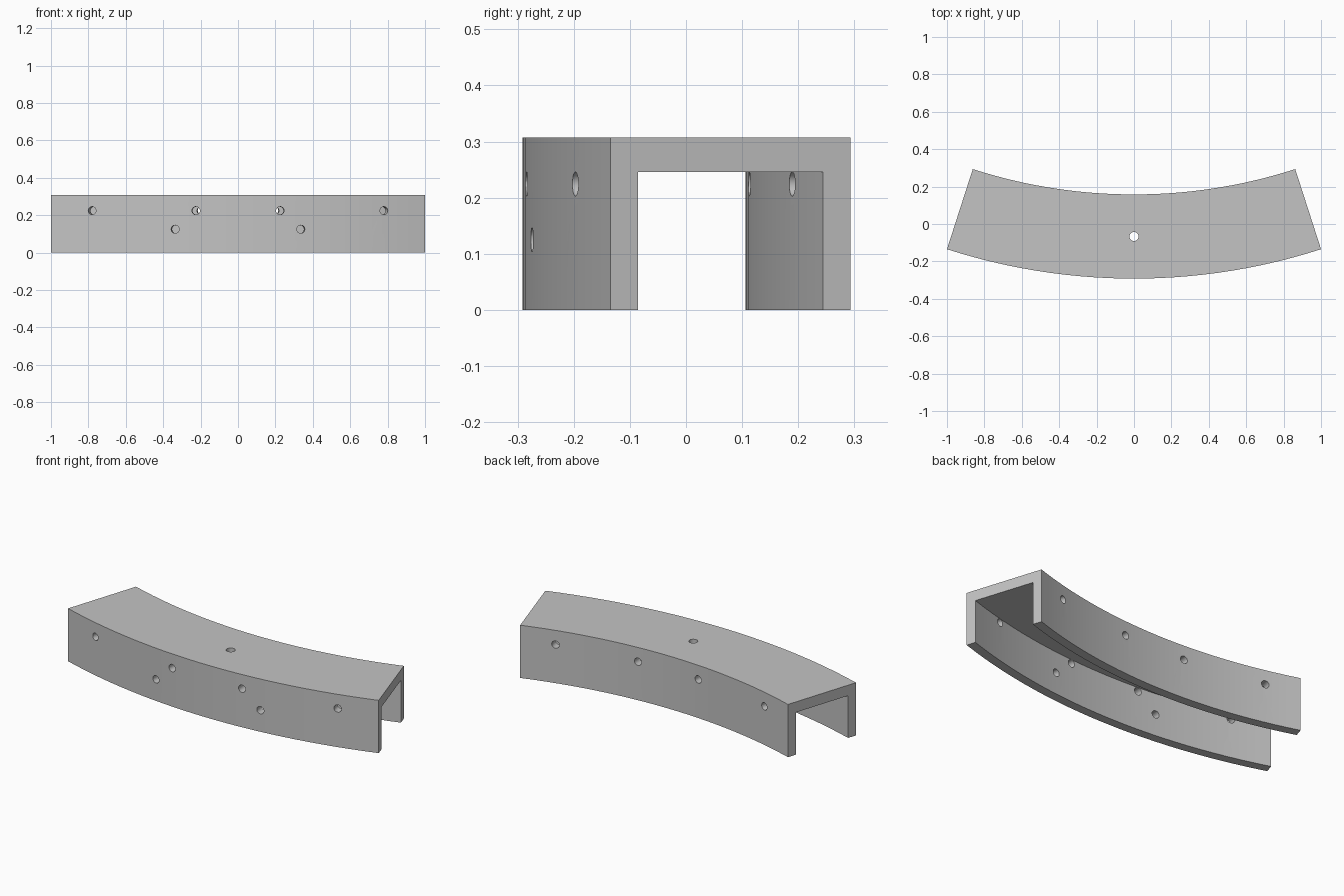
import bpy, bmesh, math
from mathutils import Vector, Matrix

if "Cube" in bpy.data.objects:
    bpy.data.objects.remove(bpy.data.objects["Cube"])

CENTRE_Y = 2.968               # centre of the arc
R_OUT, R_IN = 3.26, 2.81       # front and back radii
WALL, ROOF_Z, HEIGHT = 0.052, 0.246, 0.307
HALF_ANGLE = math.asin(1 / R_OUT)
SEGMENTS = 25
HOLE_R = 0.0215


def polar(radius, angle, z):
    return Vector((radius * math.sin(angle), CENTRE_Y - radius * math.cos(angle), z))


def make_object(name, bm):
    bmesh.ops.recalc_face_normals(bm, faces=bm.faces)
    mesh = bpy.data.meshes.new(name)
    bm.to_mesh(mesh)
    bm.free()
    obj = bpy.data.objects.new(name, mesh)
    bpy.context.collection.objects.link(obj)
    return obj


# Curved channel: an inverted U section swept along the arc
profile = [(R_OUT, 0), (R_OUT, HEIGHT), (R_IN, HEIGHT), (R_IN, 0),
           (R_IN + WALL, 0), (R_IN + WALL, ROOF_Z),
           (R_OUT - WALL, ROOF_Z), (R_OUT - WALL, 0)]
bm = bmesh.new()
rings = []
for i in range(SEGMENTS + 1):
    a = HALF_ANGLE * (2 * i / SEGMENTS - 1)
    rings.append([bm.verts.new(polar(r, a, z)) for r, z in profile])
n = len(profile)
for r0, r1 in zip(rings, rings[1:]):
    for j in range(n):
        k = (j + 1) % n
        bm.faces.new((r0[j], r0[k], r1[k], r1[j]))
bm.faces.new(rings[0])
bm.faces.new(rings[-1])
channel = make_object("curved_channel", bm)

# Hole cutters: radial pins through the walls and one pin through the roof
bm = bmesh.new()


def add_pin(centre, direction, length, radius):
    turn = Vector(direction).to_track_quat('Z', 'Y').to_matrix().to_4x4()
    bmesh.ops.create_cone(bm, cap_ends=True, segments=24, radius1=radius,
                          radius2=radius, depth=length,
                          matrix=Matrix.Translation(centre) @ turn)


def add_wall_pin(radius, x_front, z):
    a = math.asin(x_front / R_OUT)
    add_pin(polar(radius, a, z), (math.sin(a), -math.cos(a), 0), 0.12, HOLE_R)


for side in (-1, 1):
    for x in (0.78, 0.225):                       # upper holes, both walls
        add_wall_pin(R_OUT - WALL / 2, side * x, 0.2243)
        add_wall_pin(R_IN + WALL / 2, side * x, 0.2243)
    add_wall_pin(R_OUT - WALL / 2, side * 0.336, 0.125)   # lower holes, front wall
add_pin(Vector((0, -0.067, (HEIGHT + ROOF_Z) / 2)), (0, 0, 1), 0.14, 0.024)
cutter = make_object("hole_cutter", bm)
cutter.hide_render = True

# Cut the holes, then discard the cutter
cut = channel.modifiers.new("holes", 'BOOLEAN')
cut.operation = 'DIFFERENCE'
cut.solver = 'EXACT'
cut.object = cutter
bpy.ops.object.select_all(action='DESELECT')
bpy.context.view_layer.objects.active = channel
channel.select_set(True)
bpy.ops.object.modifier_apply(modifier=cut.name)
bpy.data.objects.remove(cutter)
bpy.ops.object.shade_smooth_by_angle(angle=math.radians(30))

# Plain grey finish
grey = bpy.data.materials.new("plain_grey")
grey.use_nodes = True
colour = (0.55, 0.55, 0.55, 1)
grey.diffuse_color = colour
grey.node_tree.nodes["Principled BSDF"].inputs["Base Color"].default_value = colour
channel.data.materials.clear()
channel.data.materials.append(grey)
